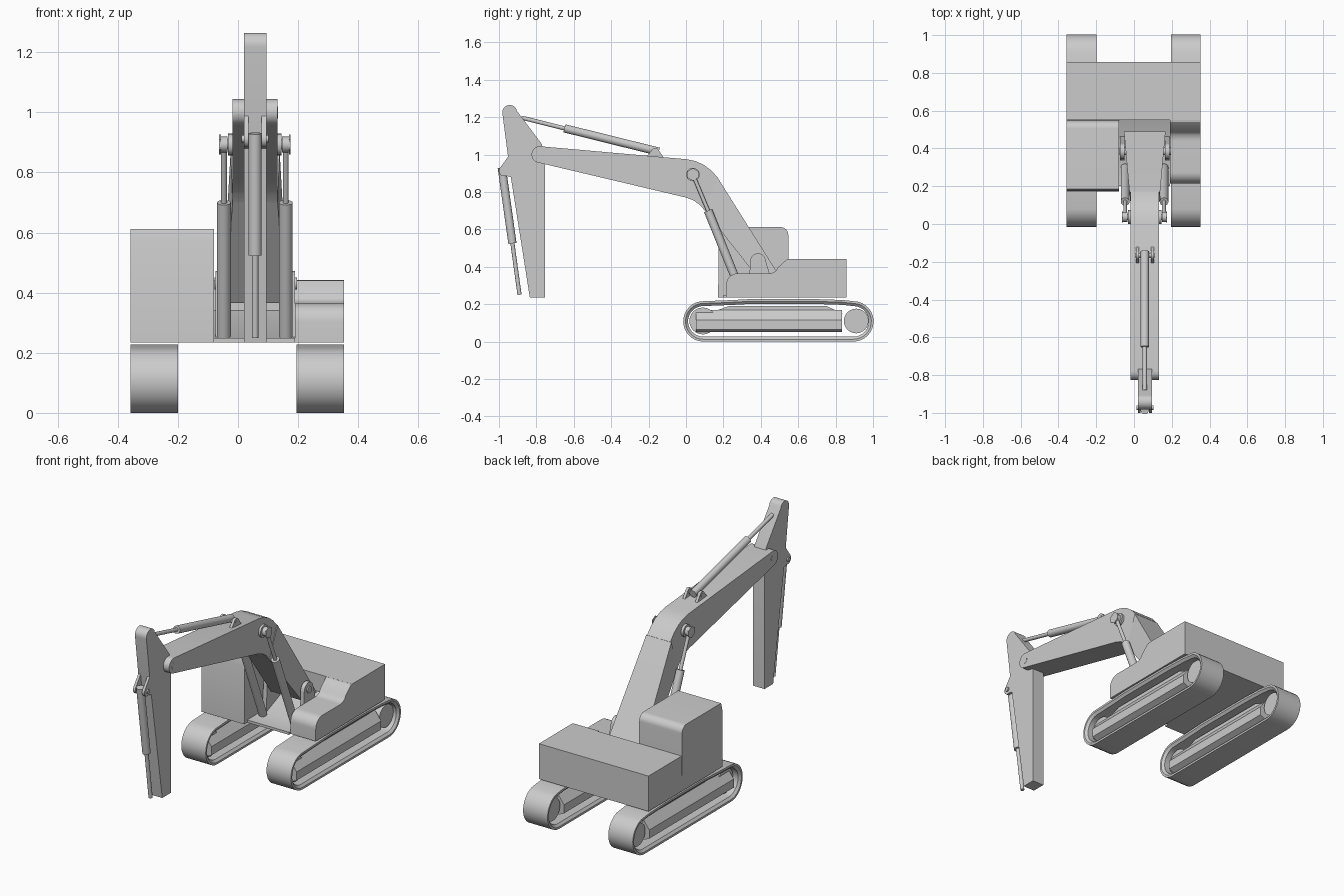
import bpy, bmesh, math
from mathutils import Vector

if "Cube" in bpy.data.objects:
    bpy.data.objects.remove(bpy.data.objects["Cube"])

CX = 0.057  # centre line of the digging arm


def finish(name, bm, smooth=True):
    bmesh.ops.recalc_face_normals(bm, faces=bm.faces)
    me = bpy.data.meshes.new(name)
    bm.to_mesh(me)
    bm.free()
    ob = bpy.data.objects.new(name, me)
    bpy.context.collection.objects.link(ob)
    if smooth:
        bpy.ops.object.select_all(action='DESELECT')
        ob.select_set(True)
        bpy.context.view_layer.objects.active = ob
        bpy.ops.object.shade_smooth_by_angle(angle=math.radians(32))
    return ob


def arc(cy, cz, r, a0, a1, n=10):
    """Points on an arc in the side (y, z) plane, angles in degrees."""
    return [(cy + r * math.cos(math.radians(a0 + (a1 - a0) * i / n)),
             cz + r * math.sin(math.radians(a0 + (a1 - a0) * i / n))) for i in range(n + 1)]


def prism(name, pts, x0, x1, flare=None):
    """Extrude a side profile from x0 to x1; flare(y) gives extra half width."""
    f = flare or (lambda y: 0)
    bm = bmesh.new()
    a = [bm.verts.new((x0 - f(y), y, z)) for y, z in pts]
    b = [bm.verts.new((x1 + f(y), y, z)) for y, z in pts]
    bm.faces.new(a)
    bm.faces.new(b)
    n = len(pts)
    for i in range(n):
        j = (i + 1) % n
        bm.faces.new((a[i], a[j], b[j], b[i]))
    return finish(name, bm)


def box(name, x0, x1, y0, y1, z0, z1):
    return prism(name, [(y0, z0), (y1, z0), (y1, z1), (y0, z1)], x0, x1)


def rod(name, p, q, r, n=20):
    """Cylinder between two points."""
    p, q = Vector(p), Vector(q)
    bm = bmesh.new()
    bmesh.ops.create_cone(bm, cap_ends=True, segments=n, radius1=r, radius2=r, depth=(q - p).length)
    rot = (q - p).to_track_quat('Z', 'Y').to_matrix().to_4x4()
    rot.translation = (p + q) / 2
    bm.transform(rot)
    return finish(name, bm, n > 8)


def ram(name, x, start, mid, end, r, rr):
    """Hydraulic cylinder: thick barrel then thin piston, points in (y, z)."""
    rod(name + "_barrel", (x, *start), (x, *mid), r)
    rod(name + "_piston", (x, *mid), (x, *end), rr, 14)


def belt_loop(d):
    """Track outline, inset by d."""
    return (arc(0.895, 0.108, 0.108 - d, -90, 75, 14)
            + [(0.84, 0.222 - d), (0.69, 0.227 - d), (0.34, 0.227 - d), (0.25, 0.222 - d)]
            + arc(0.093, 0.108, 0.108 - d, 98, 270, 14))


# Crawler tracks: hollow belt, side frame, wheels
for side, x0, x1 in (("left", -0.357, -0.199), ("right", 0.195, 0.353)):
    bm = bmesh.new()
    rings = [[bm.verts.new((x, y, z)) for y, z in belt_loop(d)]
             for x, d in ((x0, 0), (x1, 0), (x1, 0.012), (x1 - 0.012, 0.026), (x0 + 0.012, 0.026), (x0, 0.012))]
    n = len(rings[0])
    for k in range(6):
        a, b = rings[k], rings[(k + 1) % 6]
        for i in range(n):
            j = (i + 1) % n
            bm.faces.new((a[i], a[j], b[j], b[i]))
    finish(side + "_track_belt", bm)

    # six-sided frame beam running along y
    section = [(x0 + .04, .05), (x1 - .04, .05), (x1 - .01, .065), (x1 - .01, .115),
               (x1 - .05, .168), (x0 + .05, .168), (x0 + .01, .115), (x0 + .01, .065)]
    bm = bmesh.new()
    a = [bm.verts.new((x, 0.053, z)) for x, z in section]
    b = [bm.verts.new((x, 0.835, z)) for x, z in section]
    bm.faces.new(a)
    bm.faces.new(b)
    for i in range(8):
        j = (i + 1) % 8
        bm.faces.new((a[i], a[j], b[j], b[i]))
    finish(side + "_track_frame", bm, False)
    prism(side + "_frame_top", [(0.12, 0.15), (0.84, 0.15), (0.75, 0.19), (0.23, 0.19)], x0 + .05, x1 - .05)
    rod(side + "_drive_wheel", (x0 + .03, .91, .11), (x1 - .03, .91, .11), .066, 24)
    rod(side + "_idler_wheel", (x0 + .04, .09, .11), (x1 - .04, .09, .11), .072, 24)

# Upper body, cab, side housing and deck
box("engine_housing", -0.357, 0.353, 0.55, 0.857, 0.235, 0.442)
prism("cab", [(0.172, 0.235), (0.55, 0.235)] + arc(0.505, 0.57, 0.042, 0, 90, 8)
      + [(0.185, 0.612), (0.174, 0.57)], -0.357, -0.08)
prism("side_housing", [(0.215, 0.235), (0.552, 0.235), (0.552, 0.442), (0.54, 0.44), (0.49, 0.395)]
      + arc(0.44, 0.43, 0.066, -50, -90, 5) + arc(0.275, 0.304, 0.06, 90, 180, 8), 0.19, 0.353)
prism("deck", [(0.2, 0.235), (0.56, 0.235), (0.56, 0.345), (0.33, 0.25), (0.2, 0.25)], -0.08, 0.19)

# Boom foot lugs and pivot
for side, x in (("left", -0.075), ("right", 0.165)):
    prism(side + "_foot_lug", [(0.335, 0.25), (0.48, 0.25)] + arc(0.385, 0.43, 0.042, 0, 180, 12), x, x + 0.024)
rod("foot_pin", (-0.078, .385, .43), (0.196, .385, .43), 0.02)

# Boom: flared foot and bent arm
prism("boom_foot", [(0.17, 0.875), (0.478, 0.385), (0.49, 0.365), (0.365, 0.365), (0.10, 0.70)],
      CX - 0.075, CX + 0.075, lambda y: max(0, (y - 0.1) * 0.09))
prism("boom_arm", [(0.0, 0.975), (0.05, 0.965), (0.095, 0.945), (0.135, 0.915), (0.171, 0.875),
                   (0.103, 0.697), (0.075, 0.73), (0.04, 0.755), (0.0, 0.77)]
      + arc(-0.782, 1.0, 0.044, 258, 85, 12), CX - 0.075, CX + 0.075)

# Dipper stick
prism("stick", [(-0.755, 0.235), (-0.755, 0.96), (-0.77, 1.055), (-0.905, 1.235)]
      + arc(-0.942, 1.225, 0.04, 35, 190, 10)
      + [(-0.953, 1.0), (-0.935, 0.87), (-0.835, 0.235)], CX - 0.037, CX + 0.037)
for side, x in (("left", CX - 0.037), ("right", CX + 0.022)):
    prism(side + "_stick_lug", [(-0.9, 0.87), (-0.9, 0.99), (-0.95, 0.99)]
          + arc(-0.972, 0.912, 0.028, 150, 290, 8), x, x + 0.015)
rod("stick_lug_pin", (CX - .045, -.972, .912), (CX + .045, -.972, .912), 0.012)
rod("stick_pivot_pin", (CX - .076, -.782, 1.0), (CX + .076, -.782, 1.0), 0.02)

# Boom-top lugs for the stick ram
for side, x in (("left", 0.01), ("right", 0.09)):
    prism(side + "_boom_lug", [(-0.225, 0.97), (-0.11, 0.97)] + arc(-0.165, 1.01, 0.024, 20, 160, 8), x, x + 0.016)
rod("boom_lug_pin", (0.008, -.165, 1.012), (0.108, -.165, 1.012), 0.012)

# Hydraulic rams
ram("stick_ram", CX, (-0.145, 1.015), (-0.65, 1.14), (-0.88, 1.197), 0.022, 0.011)
ram("bucket_ram", CX, (-0.985, 0.93), (-0.928, 0.525), (-0.89, 0.25), 0.022, 0.011)
for side, x, s in (("left", -0.047, -1), ("right", 0.159, 1)):
    ram(side + "_boom_ram", x, (0.298, 0.255), (0.118, 0.70), (0.037, 0.893), 0.023, 0.01)
    rod(side + "_ram_eye", (x - .012, .037, .893), (x + .012, .037, .893), 0.026)
    rod(side + "_ram_hub", (x - s * .04, .037, .893), (x - s * .014, .037, .893), 0.036)
    rod(side + "_ram_nut", (x + s * .01, .037, .893), (x + s * .016, .037, .893), 0.034, 6)
rod("boom_cross_pin", (-0.062, .037, .893), (0.174, .037, .893), 0.016)
